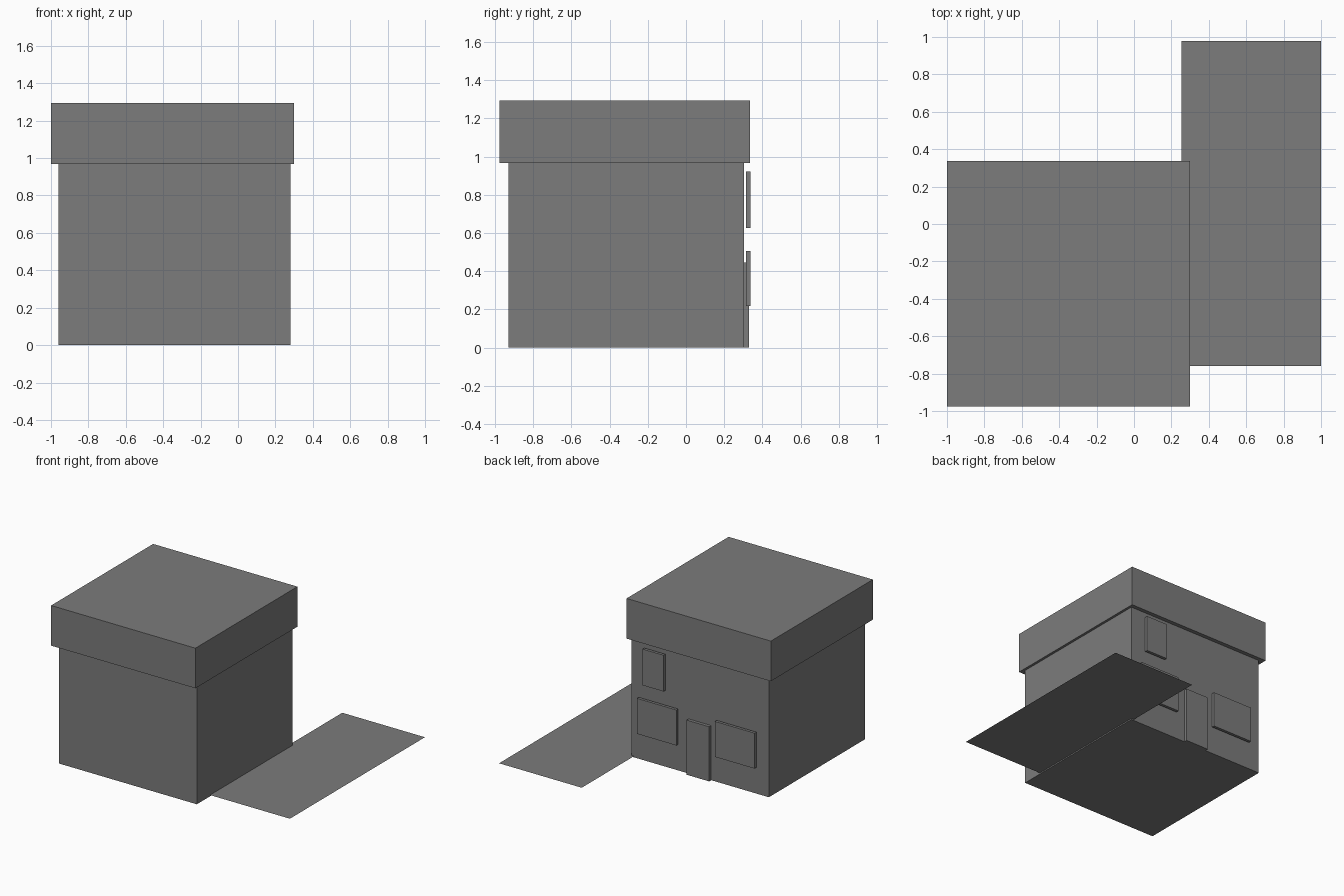
import bpy

cube = bpy.data.objects.get("Cube")
if cube:
    bpy.data.objects.remove(cube, do_unlink=True)

GREY = (0.2, 0.2, 0.2, 1.0)
grey = bpy.data.materials.new("plain_grey")
grey.use_nodes = True
grey.diffuse_color = GREY
grey.node_tree.nodes["Principled BSDF"].inputs["Base Color"].default_value = GREY


def finish(name, x, y, z):
    """Scale the new primitive to the given (low, high) ranges."""
    ob = bpy.context.object
    ob.name = name
    ob.location = [(a + b) / 2 for a, b in (x, y, z)]
    ob.scale = [max(b - a, 0) or 1 for a, b in (x, y, z)]
    ob.data.materials.append(grey)
    return ob


def box(name, x, y, z):
    bpy.ops.mesh.primitive_cube_add(size=1)
    return finish(name, x, y, z)


# House body and overhanging flat roof
box("walls", (-0.96, 0.28), (-0.93, 0.304), (0, 0.968))
box("roof", (-1, 0.3), (-0.977, 0.336), (0.968, 1.295))

# Door and windows on the back wall
box("door", (-0.44, -0.235), (0.3, 0.33), (0, 0.445))
window_depth = (0.315, 0.338)
ground_floor = (0.218, 0.507)
box("lower_window_left", (-0.15, 0.205), window_depth, ground_floor)
box("lower_window_right", (-0.855, -0.497), window_depth, ground_floor)
box("upper_window", (-0.035, 0.155), window_depth, (0.627, 0.922))

# Thin driveway sheet beside the house
bpy.ops.mesh.primitive_plane_add(size=1)
finish("driveway", (0.255, 1), (-0.76, 0.978), (0.01, 0.01))
